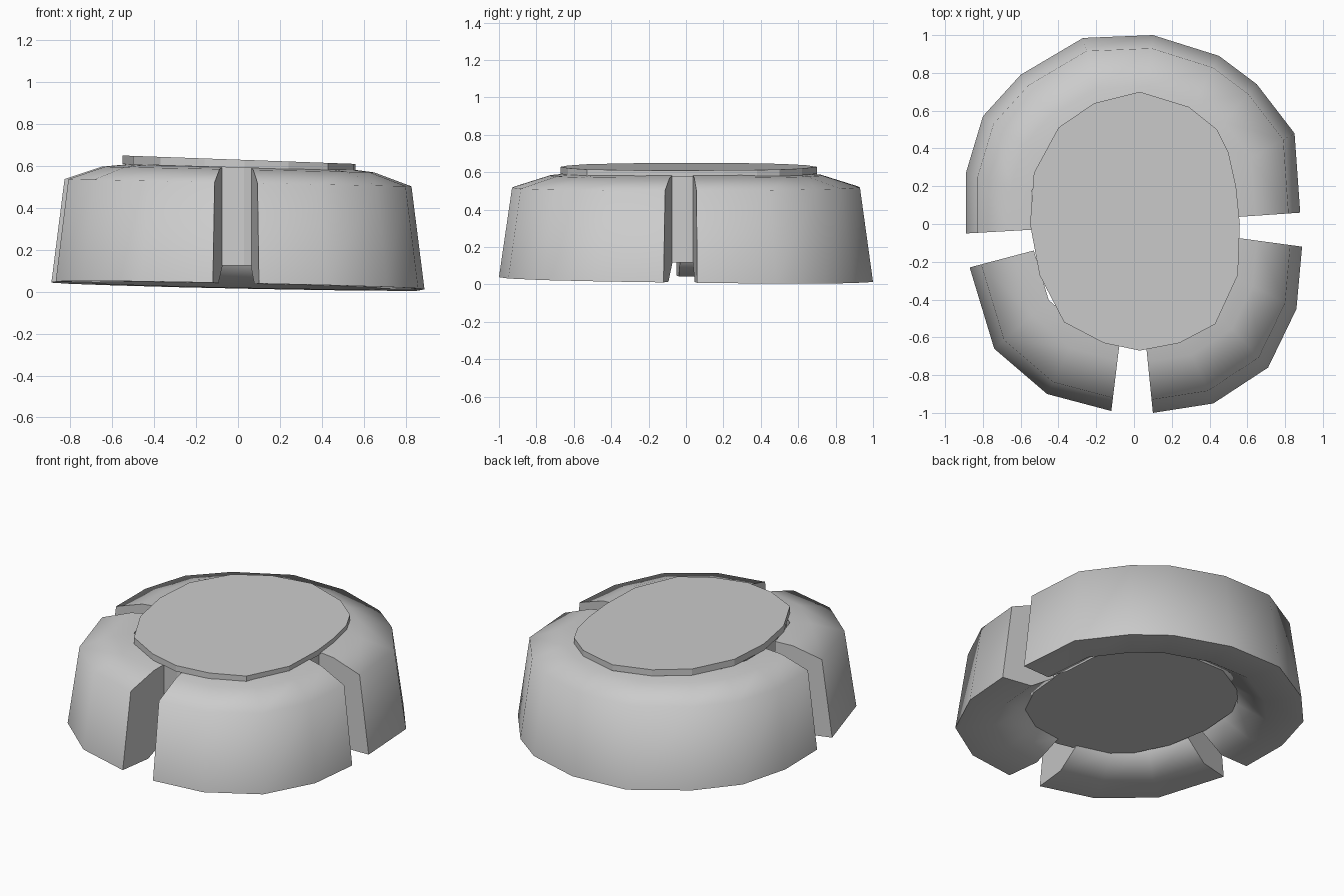
import bpy, bmesh, math

if "Cube" in bpy.data.objects:
    bpy.data.objects.remove(bpy.data.objects["Cube"])

# hub outline (plan view), a slightly uneven ellipse
HUB = [(.03, -.67), (.24, -.63), (.43, -.53), (.55, -.27), (.56, 0), (.54, .2),
       (.50, .38), (.44, .5), (.29, .62), (.03, .70), (-.21, .64), (-.40, .51),
       (-.53, .27), (-.55, 0), (-.50, -.27), (-.37, -.52), (-.16, -.63)]

# outer foot line of each padded segment (plan view, counter-clockwise)
SEGMENTS = {
    "front_left_pad": [(-.87, -.23), (-.74, -.66), (-.46, -.90), (-.12, -.99)],
    "front_right_pad": [(.10, -1), (.42, -.95), (.71, -.76), (.86, -.45), (.89, -.12)],
    "back_pad": [(.88, .06), (.85, .48), (.65, .74), (.45, .89), (.1, 1), (-.27, .985),
                 (-.6, .79), (-.8, .57), (-.89, .27), (-.89, -.05)],
}

# pad cross-section: (fraction of the outer radius, height)
SECTION = [(1.0, .028), (.93, .52), (.73, .583), (.61, .595), (.61, .125), (.78, .028)]


def finish(name, bm, smooth):
    bmesh.ops.recalc_face_normals(bm, faces=bm.faces)
    mesh = bpy.data.meshes.new(name)
    bm.to_mesh(mesh)
    bm.free()
    ob = bpy.data.objects.new(name, mesh)
    bpy.context.collection.objects.link(ob)
    if smooth:
        bpy.ops.object.select_all(action='DESELECT')
        ob.select_set(True)
        bpy.context.view_layer.objects.active = ob
        bpy.ops.object.shade_smooth_by_angle(angle=math.radians(75))
    return ob


def loft(name, rings, smooth=False):
    """Skin closed rings of points and cap both ends."""
    bm = bmesh.new()
    loops = [[bm.verts.new(p) for p in ring] for ring in rings]
    n = len(loops[0])
    for a, b in zip(loops, loops[1:]):
        for i in range(n):
            j = (i + 1) % n
            bm.faces.new((a[i], a[j], b[j], b[i]))
    bm.faces.new(loops[0])
    bm.faces.new(loops[-1])
    return finish(name, bm, smooth)


def hub_ring(scale, z, tilt):
    return [(x * scale, y * scale, z - tilt * x) for x, y in HUB]


# central hub and its tilted cap
loft("hub", [hub_ring(.98, .125, .015), hub_ring(.98, .60, .03)])
loft("cap", [hub_ring(1, .592, .03), hub_ring(1, .63, .036)])

# three padded segments around the hub, following the slight lean
for name, path in SEGMENTS.items():
    rings = []
    for x, y in path:
        rings.append([(x * f, y * f, z - .021 * x * f - (.013 * y * f if z < .1 else 0))
                      for f, z in SECTION])
    loft(name, rings, smooth=True)
